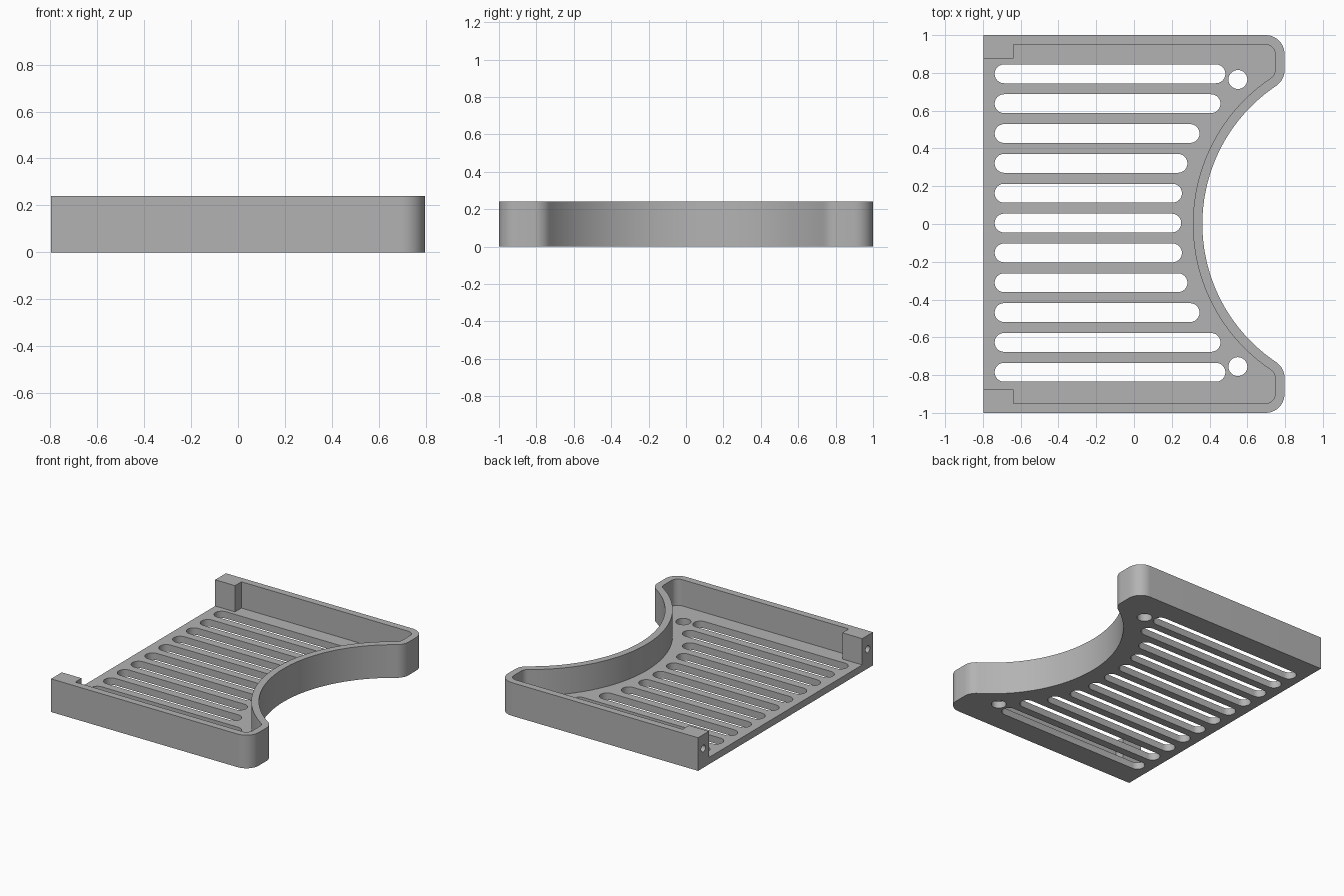
import bpy, bmesh
from math import atan2, cos, sin, pi, sqrt

cube = bpy.data.objects.get("Cube")
if cube:
    bpy.data.objects.remove(cube, do_unlink=True)

LEFT, RIGHT, SIDE = -0.797, 0.797, 1.0
HEIGHT, FLOOR, WALL = 0.24, 0.05, 0.05
BAY_X, BAY_R, FILLET = 1.242, 0.88, 0.1

grey = bpy.data.materials.new("plain grey")
grey.use_nodes = True
colour = (0.45, 0.45, 0.45, 1)
grey.diffuse_color = colour
grey.node_tree.nodes["Principled BSDF"].inputs["Base Color"].default_value = colour


def arc(cx, cy, r, a0, a1, n):
    return [(cx + r * cos(a0 + (a1 - a0) * i / n),
             cy + r * sin(a0 + (a1 - a0) * i / n)) for i in range(n + 1)]


def right_edge(inset):
    """Curved right-hand outline, from the front side round to the back."""
    cx = RIGHT - FILLET
    cy = sqrt((BAY_R + FILLET) ** 2 - (BAY_X - cx) ** 2)
    r = FILLET - inset
    a = atan2(cy, BAY_X - cx)
    corner = SIDE - FILLET
    half = arc(cx, -corner, r, -pi / 2, 0, 10)
    half += arc(cx, -cy, r, 0, a, 8)
    bay = arc(BAY_X, 0, BAY_R + inset, pi + a, pi - a, 64)
    return half + bay[1:-1] + [(x, -y) for x, y in reversed(half)]


def prism(bm, points, z0, z1):
    face = bm.faces.new([bm.verts.new((x, y, z0)) for x, y in points])
    moved = bmesh.ops.extrude_face_region(bm, geom=[face])["geom"]
    bmesh.ops.translate(bm, vec=(0, 0, z1 - z0),
                        verts=[v for v in moved if isinstance(v, bmesh.types.BMVert)])


def make_object(name, bm):
    bmesh.ops.recalc_face_normals(bm, faces=bm.faces)
    mesh = bpy.data.meshes.new(name)
    bm.to_mesh(mesh)
    bm.free()
    mesh.materials.append(grey)
    obj = bpy.data.objects.new(name, mesh)
    bpy.context.collection.objects.link(obj)
    return obj


def cut(target, name, bm):
    cutter = make_object(name, bm)
    cutter.hide_render = True
    mod = target.modifiers.new(name, "BOOLEAN")
    mod.operation, mod.solver, mod.object = "DIFFERENCE", "EXACT", cutter
    bpy.context.view_layer.objects.active = target
    bpy.ops.object.modifier_apply(modifier=mod.name)
    bpy.data.objects.remove(cutter, do_unlink=True)


# Solid tray body
bm = bmesh.new()
prism(bm, [(LEFT, -SIDE)] + right_edge(0) + [(LEFT, SIDE)], 0, HEIGHT)
tray = make_object("vented_tray", bm)

# Inner pocket, open on the left between two corner blocks
block_x, block_y, inner_y = -0.638, 0.877, SIDE - WALL
notch = [(-0.9, -block_y), (block_x, -block_y), (block_x, -inner_y)]
bm = bmesh.new()
prism(bm, notch + right_edge(WALL) + [(x, -y) for x, y in reversed(notch)],
      FLOOR, HEIGHT + 0.1)
cut(tray, "pocket_cutter", bm)

# Vent slots and two round holes through the floor
bm = bmesh.new()
slot_r, slot_left = 0.05, -0.738
ends = [0.25, 0.254, 0.283, 0.347, 0.458, 0.484]
for i in range(-5, 6):
    y, end = 0.005 + 0.158 * i, ends[abs(i)]
    prism(bm, arc(end - slot_r, y, slot_r, -pi / 2, pi / 2, 12)
          + arc(slot_left + slot_r, y, slot_r, pi / 2, pi * 1.5, 12), -0.1, 0.1)
for y in (-0.755, 0.765):
    prism(bm, arc(0.55, y, 0.05, 0, 2 * pi, 32)[:-1], -0.1, 0.1)
cut(tray, "vent_cutter", bm)

# Blind screw holes in the ends of the corner blocks
bm = bmesh.new()
for y in (-0.94, 0.94):
    before = set(bm.verts)
    prism(bm, arc(0, 0, 0.025, 0, 2 * pi, 20)[:-1], -0.1, 0.12)
    for v in set(bm.verts) - before:
        x, h, z = v.co
        v.co = (LEFT + z, y + x, 0.14 + h)
cut(tray, "screw_hole_cutter", bm)

# Smooth curved walls, crisp edges
bpy.ops.object.select_all(action="DESELECT")
tray.select_set(True)
bpy.context.view_layer.objects.active = tray
bpy.ops.object.shade_smooth_by_angle(angle=pi / 6)
